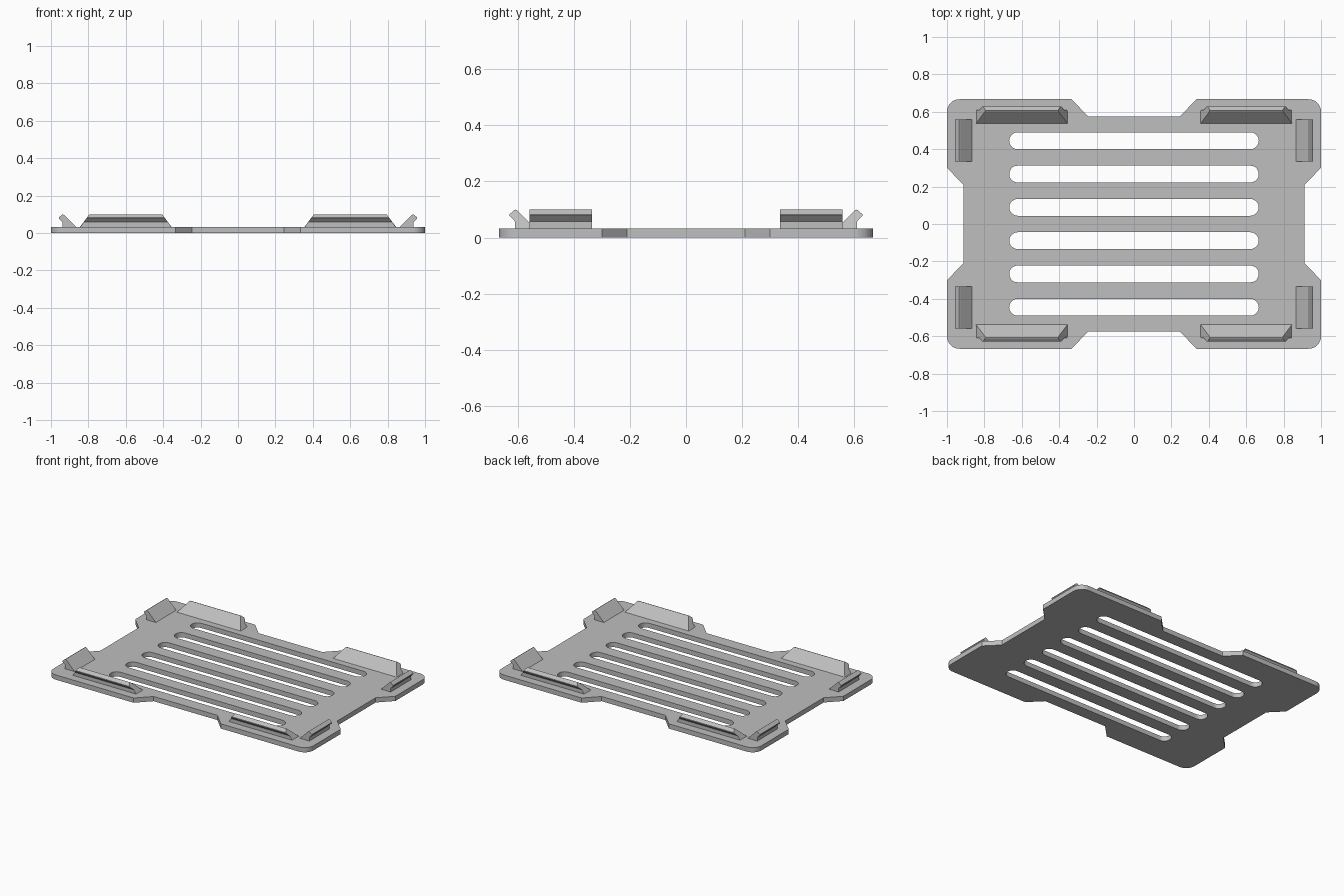
import bpy
import bmesh
from math import cos, sin, pi
from mathutils import Matrix, Vector

cube = bpy.data.objects.get("Cube")
if cube:
    bpy.data.objects.remove(cube, do_unlink=True)

THICK = 0.033
HALF_X, HALF_Y = 1.0, 0.667

grey = bpy.data.materials.new("plain grey")
grey.use_nodes = True
colour = (0.52, 0.52, 0.52, 1)
grey.diffuse_color = colour
grey.node_tree.nodes["Principled BSDF"].inputs["Base Color"].default_value = colour


def add_object(name, mesh):
    obj = bpy.data.objects.new(name, mesh)
    bpy.context.collection.objects.link(obj)
    mesh.materials.clear()
    mesh.materials.append(grey)
    return obj


def arc(cx, cy, r, start, end, steps):
    angles = [start + (end - start) * i / steps for i in range(steps + 1)]
    return [(cx + r * cos(a), cy + r * sin(a)) for a in angles]


def plate_outline():
    """One quarter with a rounded corner and notch slopes, mirrored four ways."""
    r = 0.067
    quarter = [(0.911, 0.21), (HALF_X, 0.3)]
    quarter += arc(HALF_X - r, HALF_Y - r, r, 0, pi / 2, 8)
    quarter += [(0.335, HALF_Y), (0.245, 0.576)]
    points = []
    for sx, sy in ((1, 1), (-1, 1), (-1, -1), (1, -1)):
        part = [(sx * x, sy * y) for x, y in quarter]
        points += part if sx * sy > 0 else part[::-1]
    return points


def slot_outline(cy):
    """Long slot with round ends."""
    r, reach = 0.045, 0.622
    return arc(reach, cy, r, -pi / 2, pi / 2, 10) + arc(-reach, cy, r, pi / 2, 1.5 * pi, 10)


# Plate with six slots, as one filled and extruded profile
curve = bpy.data.curves.new("plate_profile", "CURVE")
curve.dimensions = "2D"
curve.fill_mode = "BOTH"
curve.extrude = THICK / 2
for loop in [plate_outline()] + [slot_outline(0.178 * (i - 2.5)) for i in range(6)]:
    spline = curve.splines.new("POLY")
    spline.points.add(len(loop) - 1)
    for point, (x, y) in zip(spline.points, loop):
        point.co = (x, y, 0, 1)
    spline.use_cyclic_u = True
helper = bpy.data.objects.new("plate_profile", curve)
bpy.context.collection.objects.link(helper)
bpy.context.view_layer.update()
evaluated = helper.evaluated_get(bpy.context.evaluated_depsgraph_get())
plate_mesh = bpy.data.meshes.new_from_object(evaluated)
bpy.data.objects.remove(helper, do_unlink=True)
plate_mesh.transform(Matrix.Translation((0, 0, THICK / 2)))
bm = bmesh.new()
bm.from_mesh(plate_mesh)
bmesh.ops.remove_doubles(bm, verts=bm.verts, dist=0.0001)
bmesh.ops.recalc_face_normals(bm, faces=bm.faces)
bm.to_mesh(plate_mesh)
bm.free()
for face in plate_mesh.polygons:
    face.use_smooth = False
add_object("slotted_plate", plate_mesh)

# Clip section: (distance outward from the inner foot, height)
CLIP = [(0, THICK - 0.003), (0, THICK), (0.062, 0.095), (0.069, 0.1), (0.075, 0.098),
        (0.092, 0.083), (0.092, 0.078), (0.073, 0.058), (0.073, THICK - 0.003)]


def add_clip(name, start, end, foot, along, outward, slope):
    """Extrude the hooked section along an edge; slope leans the ends inward."""
    bm = bmesh.new()
    rings = []
    for at, lean in ((start, 1), (end, -1)):
        ring = []
        for u, z in CLIP:
            shift = lean * slope * max(z - THICK, 0)
            co = along * (at + shift) + outward * (foot + u)
            ring.append(bm.verts.new((co.x, co.y, z)))
        rings.append(ring)
    a, b = rings
    bm.faces.new(a)
    bm.faces.new(b[::-1])
    for i in range(len(a)):
        j = (i + 1) % len(a)
        bm.faces.new((a[j], a[i], b[i], b[j]))
    bmesh.ops.recalc_face_normals(bm, faces=bm.faces)
    mesh = bpy.data.meshes.new(name)
    bm.to_mesh(mesh)
    bm.free()
    add_object(name, mesh)


# A long and a short clip at every corner
for sx, side in ((1, "left"), (-1, "right")):
    for sy, end in ((-1, "front"), (1, "back")):
        x_dir, y_dir = Vector((sx, 0, 0)), Vector((0, sy, 0))
        add_clip(f"{end}_{side}_long_clip", 0.355, 0.845, 0.537, x_dir, y_dir, 0.75)
        add_clip(f"{end}_{side}_short_clip", 0.335, 0.558, 0.866, y_dir, x_dir, 0)
